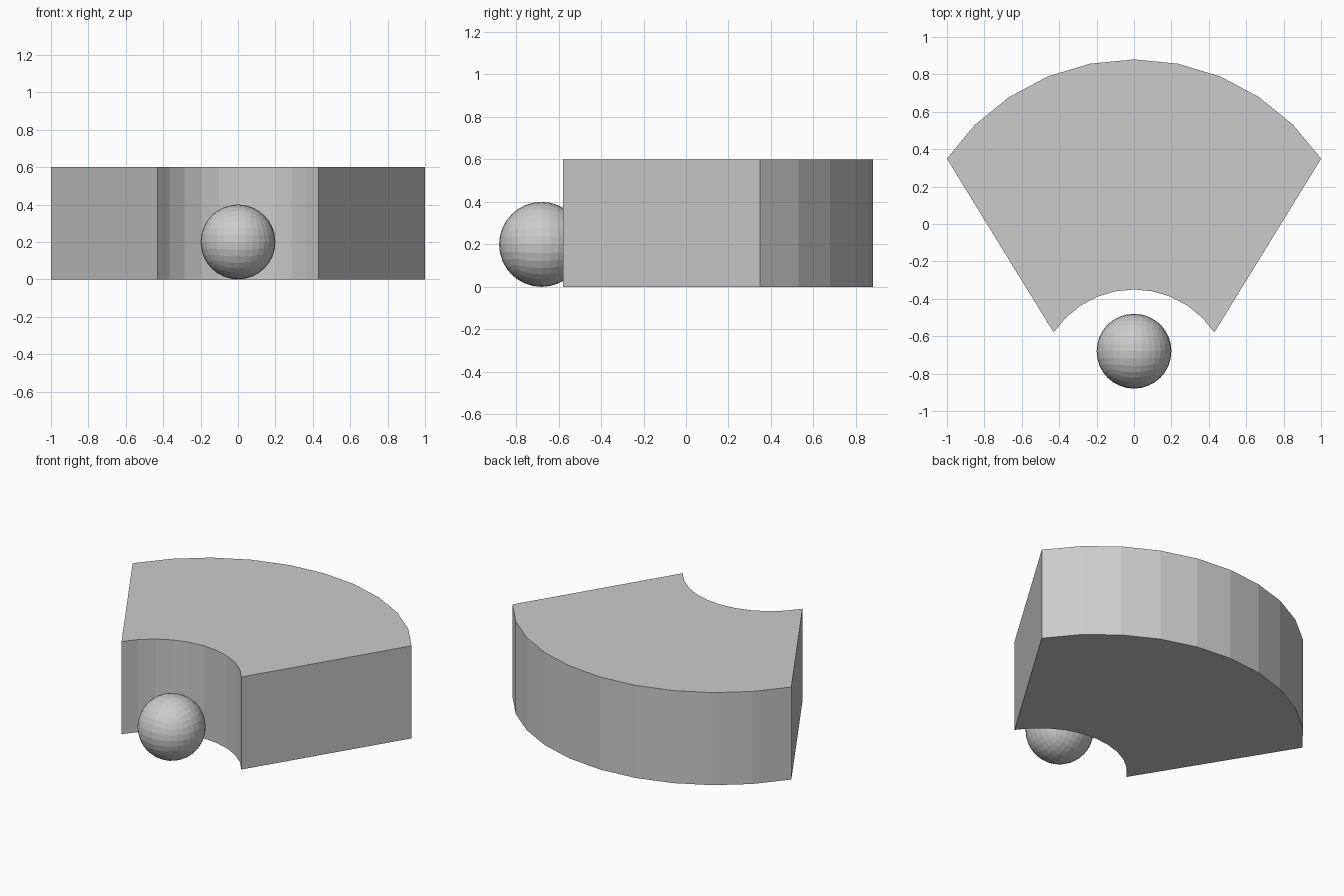
import bpy, bmesh
from math import sin, cos, radians

if "Cube" in bpy.data.objects:
    bpy.data.objects.remove(bpy.data.objects["Cube"])

SEGMENTS = 10
HEIGHT = 0.6


def arc(radius, top_y, half_angle):
    """Points from left to right on an arc whose highest point is top_y."""
    pts = []
    for i in range(SEGMENTS + 1):
        a = radians(half_angle) * (2 * i / SEGMENTS - 1)
        pts.append((radius * sin(a), top_y - radius * (1 - cos(a))))
    return pts


def add_object(name, bm):
    bmesh.ops.recalc_face_normals(bm, faces=bm.faces[:])
    mesh = bpy.data.meshes.new(name)
    bm.to_mesh(mesh)
    bm.free()
    obj = bpy.data.objects.new(name, mesh)
    bpy.context.collection.objects.link(obj)
    return obj


# Fan-shaped block: outer arc, straight sides and concave inner arc
profile = arc(1.208, 0.88, 55.9) + arc(0.517, -0.35, 56.2)[::-1]
bm = bmesh.new()
face = bm.faces.new([bm.verts.new((x, y, 0)) for x, y in profile])
top = bmesh.ops.extrude_face_region(bm, geom=[face], use_keep_orig=True)
bmesh.ops.translate(bm, vec=(0, 0, HEIGHT),
                    verts=[v for v in top["geom"] if isinstance(v, bmesh.types.BMVert)])
add_object("curved_block", bm)

# Faceted ball: rounded cube, 8 x 8 facets per side
bm = bmesh.new()
bmesh.ops.create_cube(bm, size=0.4)
ball = add_object("ball", bm)
ball.location = (0, -0.68, 0.2)
sub = ball.modifiers.new("subdivide", 'SUBSURF')
sub.levels = sub.render_levels = 3
cast = ball.modifiers.new("round", 'CAST')
cast.cast_type = 'SPHERE'
cast.factor = 1.0
cast.size = 0.2
cast.use_radius_as_size = False
